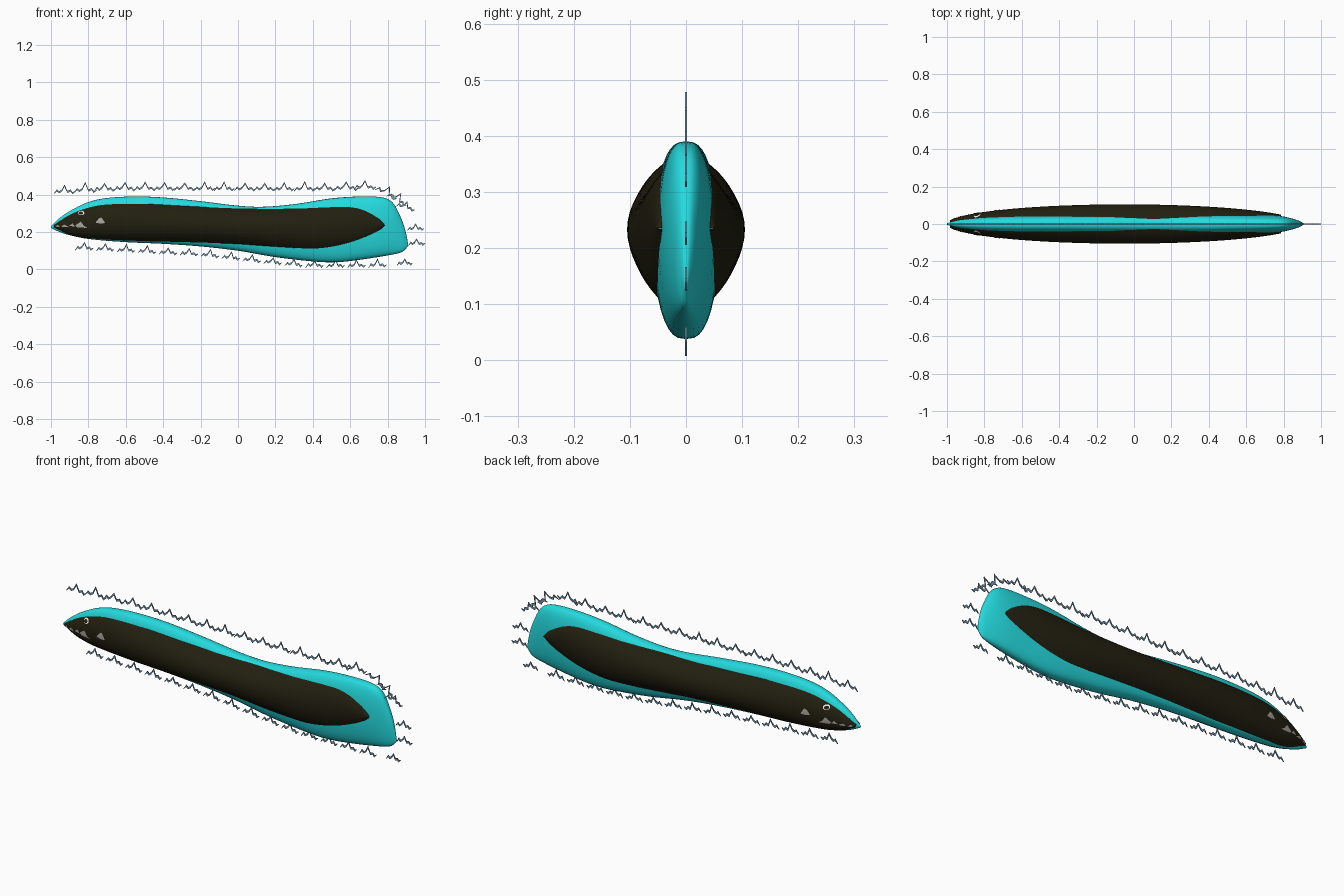
import bpy, bmesh, math, random

if "Cube" in bpy.data.objects:
    bpy.data.objects.remove(bpy.data.objects["Cube"])
random.seed(4)


def mat(name, col):
    m = bpy.data.materials.new(name)
    m.diffuse_color = (*col, 1)
    m.use_nodes = True
    m.node_tree.nodes["Principled BSDF"].inputs["Base Color"].default_value = m.diffuse_color
    return m


CYAN = mat("bright cyan", (0.018, 0.70, 0.73))
DARK = mat("dark olive", (0.016, 0.014, 0.005))
STEEL = mat("steel blue", (0.20, 0.33, 0.43))
GREY = mat("warm grey", (0.40, 0.38, 0.34))
WHITE = mat("eye white", (0.80, 0.80, 0.78))


def make(name, verts, faces, material, smooth=True):
    me = bpy.data.meshes.new(name)
    me.from_pydata(verts, [], faces)
    bm = bmesh.new()
    bm.from_mesh(me)
    bmesh.ops.remove_doubles(bm, verts=bm.verts, dist=1e-5)
    bmesh.ops.recalc_face_normals(bm, faces=bm.faces)
    for f in bm.faces:
        f.smooth = smooth
    bm.to_mesh(me)
    bm.free()
    me.materials.append(material)
    ob = bpy.data.objects.new(name, me)
    bpy.context.collection.objects.link(ob)
    return ob


def curve(*pts):
    """Smooth interpolation through (x, value) points."""
    def slope(i):
        a, b = pts[max(i - 1, 0)], pts[min(i + 1, len(pts) - 1)]
        return (b[1] - a[1]) / (b[0] - a[0])

    def f(x):
        x = min(max(x, pts[0][0]), pts[-1][0])
        i = 0
        while i < len(pts) - 2 and x > pts[i + 1][0]:
            i += 1
        (x0, y0), (x1, y1) = pts[i], pts[i + 1]
        h = x1 - x0
        t = (x - x0) / h
        return ((2*t**3 - 3*t*t + 1) * y0 + (t**3 - 2*t*t + t) * h * slope(i)
                + (3*t*t - 2*t**3) * y1 + (t**3 - t*t) * h * slope(i + 1))
    return f


# Side outlines of the thin cyan body and of the dark flank
top = curve((-1, .232), (-.96, .27), (-.9, .312), (-.8, .36), (-.7, .382), (-.55, .39), (-.4, .385),
            (-.2, .365), (0, .341), (.13, .335), (.3, .349), (.5, .38), (.65, .39), (.76, .387),
            (.81, .372), (.84, .34), (.88, .255), (.897, .2), (.91, .135))
bottom = curve((-1, .222), (-.96, .203), (-.9, .183), (-.8, .163), (-.6, .146), (-.4, .137), (-.2, .123),
               (0, .1), (.2, .066), (.4, .043), (.5, .038), (.6, .045), (.8, .075), (.88, .095), (.91, .125))
width = curve((-1, .004), (-.95, .02), (-.9, .03), (-.8, .042), (-.6, .05), (0, .054), (.4, .058),
              (.7, .05), (.8, .04), (.88, .018), (.91, .002))
dark_top = curve((-.985, .236), (-.9, .292), (-.8, .33), (-.7, .347), (-.5, .35), (-.3, .34), (0, .326),
                 (.3, .325), (.55, .334), (.62, .33), (.68, .313), (.74, .28), (.775, .25), (.785, .236))
dark_bot = curve((-.985, .226), (-.9, .186), (-.8, .167), (-.5, .152), (-.2, .144), (0, .136), (.2, .122),
                 (.4, .112), (.5, .122), (.6, .145), (.7, .182), (.76, .213), (.785, .234))


def body_y(x, z):
    t = (2 * z - top(x) - bottom(x)) / (top(x) - bottom(x))
    return width(x) * max(0, 1 - t * t) ** .37


def flank_y(x, z):
    c = body_y(x, z)
    mid, h = (dark_top(x) + dark_bot(x)) / 2, (dark_top(x) - dark_bot(x)) / 2
    w = .105 * math.sqrt(max(0, 1 - ((x + .05) / .95) ** 2))
    return max(0, c + max(w - c, .006) * (1 - ((z - mid) / h) ** 2))


def spaced(a, b, n):
    return [(a + b) / 2 - (b - a) / 2 * math.cos(math.pi * i / n) for i in range(n + 1)]


def grid_faces(rows, cols, closed):
    return [(i*cols + j, i*cols + (j+1) % cols, (i+1)*cols + (j+1) % cols, (i+1)*cols + j)
            for i in range(rows - 1) for j in range(cols if closed else cols - 1)]


# Thin cyan body
xs, n = spaced(-1, .91, 90), 40
verts = []
for x in xs:
    for k in range(n):
        a = 2 * math.pi * k / n
        t = math.cos(a)
        z = (top(x) + bottom(x)) / 2 + (top(x) - bottom(x)) / 2 * t
        verts.append((x, math.copysign(body_y(x, z), math.sin(a)), z))
faces = grid_faces(len(xs), n, True)
faces += [tuple(range(n)), tuple(range((len(xs) - 1) * n, len(xs) * n))]
make("cyan_body", verts, faces, CYAN)

# Dark bulging flanks, one per side
xs, n = spaced(-.985, .785, 90), 24
for side, label in ((-1, "near"), (1, "far")):
    verts = []
    for x in xs:
        mid, h = (dark_top(x) + dark_bot(x)) / 2, (dark_top(x) - dark_bot(x)) / 2
        for k in range(n + 1):
            z = mid - 1.04 * h * math.cos(math.pi * k / n)
            z = min(max(z, bottom(x) + .001), top(x) - .001)
            verts.append((x, side * flank_y(x, z), z))
    make("dark_flank_" + label, verts, grid_faces(len(xs), n + 1, False), DARK)


# Face markings laid on the flanks
def patch(name, outline, material, lift):
    m = len(outline)
    cx, cz = sum(p[0] for p in outline) / m, sum(p[1] for p in outline) / m
    for side, label in ((-1, "near"), (1, "far")):
        pts = [(cx, cz)] + [(cx + (x - cx) * r, cz + (z - cz) * r) for r in (.5, 1) for x, z in outline]
        verts = [(x, side * (flank_y(x, z) + lift), z) for x, z in pts]
        faces = []
        for i in range(m):
            j = (i + 1) % m
            faces += [(0, 1 + i, 1 + j), (1 + i, 1 + m + i, 1 + m + j, 1 + j)]
        make(name + "_" + label, verts, faces, material)


def oval(cx, cz, rx, rz):
    return [(cx + rx * math.cos(i * math.pi / 8), cz + rz * math.sin(i * math.pi / 8)) for i in range(16)]


patch("eye", oval(-.838, .302, .017, .012), WHITE, .003)
patch("pupil", oval(-.84, .301, .012, .008), DARK, .005)
for i, shape in enumerate((
        [(-.762, .25), (-.745, .272), (-.73, .278), (-.71, .248), (-.735, .245)],
        [(-.87, .236), (-.84, .256), (-.825, .235), (-.805, .222), (-.86, .225)],
        [(-.905, .232), (-.885, .246), (-.87, .23)],
        [(-.945, .228), (-.93, .24), (-.905, .228)],
        [(-.98, .226), (-.965, .238), (-.95, .226)])):
    patch("cheek_mark_%d" % (i + 1), shape, GREY, .002)


# Jagged sparks: flat zigzag ribbons on the centre plane
ZIG = [(0, -.012), (.018, .012), (.032, .0), (.048, .012), (.064, .042), (.082, .002),
       (.1, .01), (.112, -.006), (.128, .006)]


def spark(name, x, z, scale=1.0, angle=0.0, flip=1, count=9):
    c, s = math.cos(angle), math.sin(angle)
    verts = []
    for i, (u, v) in enumerate(ZIG[:count]):
        u *= scale
        v = flip * v * scale * random.uniform(.8, 1.1)
        half = .0015 if i in (0, count - 1) else .0055
        for y in (-.002, .002):
            for d in (-half, half):
                verts.append((x + u*c - (v + d)*s, y, z + u*s + (v + d)*c))
    faces = [(0, 1, 3, 2)]
    for i in range(count - 1):
        a, b = 4 * i, 4 * i + 4
        faces += [(a + p, a + q, b + q, b + p) for p, q in ((0, 1), (1, 3), (3, 2), (2, 0))]
    faces.append((b, b + 1, b + 3, b + 2))
    make(name, verts, faces, STEEL, False)


back_line = curve((-1, .412), (-.7, .428), (0, .428), (.5, .43), (.75, .445))
belly_line = curve((-.9, .115), (-.6, .1), (-.4, .088), (-.2, .078), (0, .055), (.2, .033), (.4, .018), (.95, .022))
for i in range(16):
    x = -.985 + .107 * i
    spark("back_spark_%d" % (i + 1), x, back_line(x), random.uniform(.85, 1.05))
for i in range(15):
    x = -.87 + .112 * i
    spark("belly_spark_%d" % (i + 1), x, belly_line(x), .75, math.atan(belly_line(x + .1) * 10 - belly_line(x) * 10))
# Tail sparks following the slanted end
spark("tail_spark_1", .735, .435, 1.0, -.5)
spark("tail_spark_2", .80, .40, .9, -.55)
spark("tail_spark_3", .845, .345, .8, -.3)
spark("tail_spark_4", .905, .215, .7, 0, 1, 9)
spark("tail_spark_5", .91, .135, .7, 0, 1, 9)
spark("tail_spark_6", .85, .03, .65)
